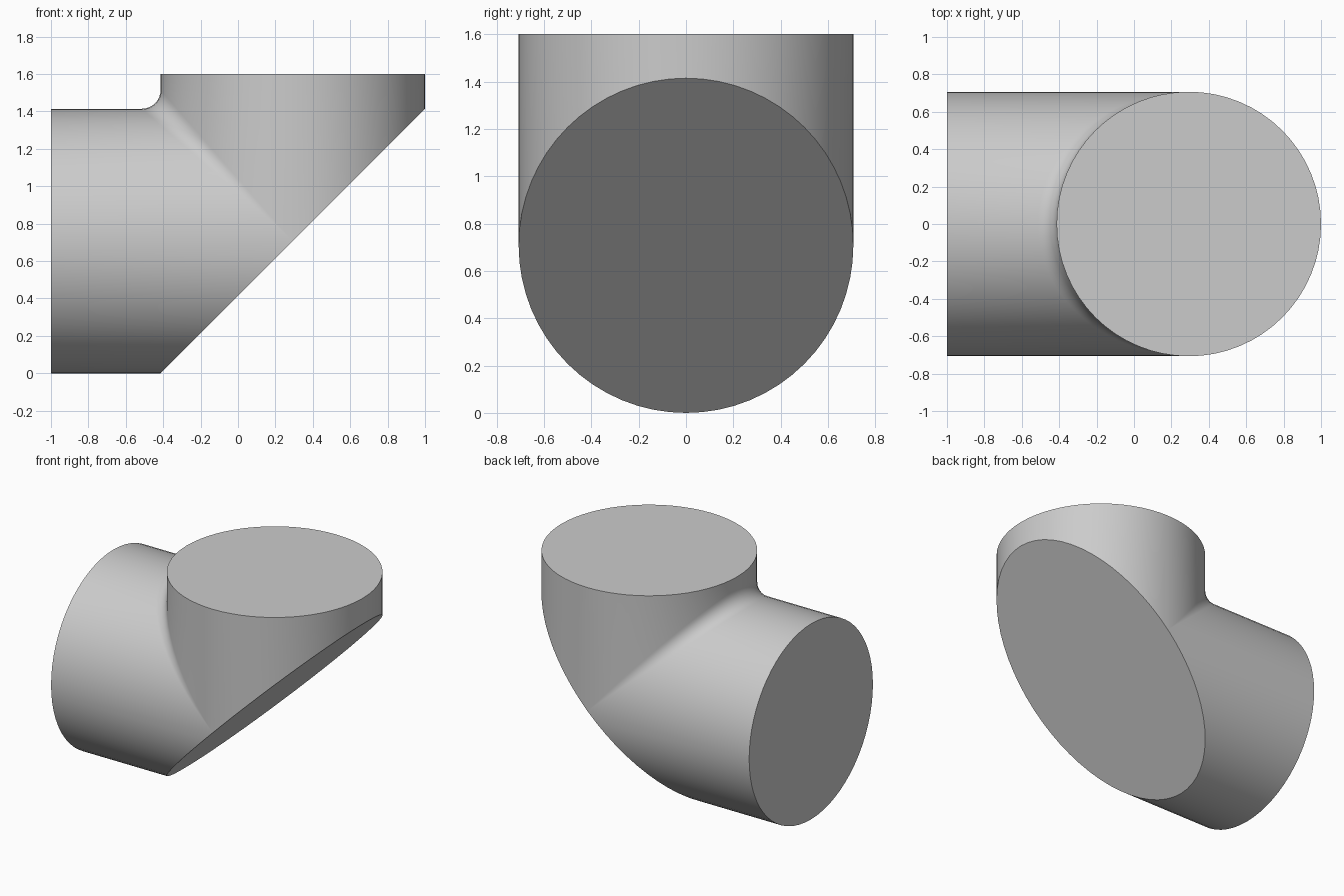
import bpy
import bmesh
from math import sin, cos, pi, radians
from mathutils import Vector

cube = bpy.data.objects.get("Cube")
if cube:
    bpy.data.objects.remove(cube, do_unlink=True)

R = 0.707          # pipe radius
FILLET = 0.1       # inner corner rounding
LEFT, TOP = -1.0, 1.6
AXIS_X, AXIS_Z = 1 - R, R
HALF = 32          # segments per half circle
ARC = 8            # segments across the fillet

grey = bpy.data.materials.new("grey")
grey.use_nodes = True
grey.diffuse_color = (0.6, 0.6, 0.6, 1)
grey.node_tree.nodes["Principled BSDF"].inputs["Base Color"].default_value = (0.6, 0.6, 0.6, 1)

bm = bmesh.new()


def loft(rows):
    """Skin quads between neighbouring rows of points."""
    grid = [[bm.verts.new(p) for p in row] for row in rows]
    for a, b in zip(grid, grid[1:]):
        for i in range(len(a) - 1):
            bm.faces.new((a[i], a[i + 1], b[i + 1], b[i]))


def inner_path(t):
    """Along the horizontal pipe, round the fillet, up the vertical pipe."""
    s, c = R * sin(t), R * cos(t)
    centre = Vector((AXIS_X - (R + FILLET) * cos(t), (R + FILLET) * sin(t),
                     AXIS_Z + (R + FILLET) * cos(t)))
    start = Vector((0, -sin(t), -cos(t)))
    end = Vector((cos(t), -sin(t), 0))
    turn = start.angle(end)
    path = [Vector((LEFT, s, AXIS_Z + c))]
    for k in range(ARC + 1):
        f = k / ARC
        if turn < 0.001:
            d = start
        else:
            d = (start * sin((1 - f) * turn) + end * sin(f * turn)) / sin(turn)
        path.append(centre + FILLET * d)
    return path + [Vector((AXIS_X - c, s, TOP))]


def cut_point(t):
    """Point on the slanted ellipse shared by both pipes."""
    return Vector((AXIS_X + R * cos(t), R * sin(t), AXIS_Z + R * cos(t)))


# Inner half of the elbow, with the tapering fillet
steps = [pi * i / HALF for i in range(HALF + 1)]
loft([inner_path(t - pi / 2) for t in steps])

# Lower half of the horizontal pipe, up to the slanted cut
loft([(Vector((LEFT, R * sin(t), AXIS_Z + R * cos(t))), cut_point(t))
      for t in (a + pi / 2 for a in steps)])

# Outer half of the vertical pipe, from the slanted cut to the top
loft([(cut_point(t), Vector((AXIS_X + R * cos(t), R * sin(t), TOP)))
      for t in (a - pi / 2 for a in steps)])

# Flat caps: left end, top and slanted cut
ring = [2 * pi * i / (2 * HALF) for i in range(2 * HALF)]
bm.faces.new([bm.verts.new((LEFT, R * sin(t), AXIS_Z + R * cos(t))) for t in ring])
bm.faces.new([bm.verts.new((AXIS_X + R * cos(t), R * sin(t), TOP)) for t in ring])
bm.faces.new([bm.verts.new(cut_point(t)) for t in ring])

bmesh.ops.remove_doubles(bm, verts=bm.verts, dist=0.0002)
bmesh.ops.dissolve_degenerate(bm, edges=bm.edges, dist=0.0002)
bmesh.ops.recalc_face_normals(bm, faces=bm.faces)

mesh = bpy.data.meshes.new("pipe_elbow")
bm.to_mesh(mesh)
bm.free()
mesh.materials.append(grey)
elbow = bpy.data.objects.new("pipe_elbow", mesh)
bpy.context.collection.objects.link(elbow)
bpy.context.view_layer.objects.active = elbow
elbow.select_set(True)
bpy.ops.object.shade_smooth_by_angle(angle=radians(30))
